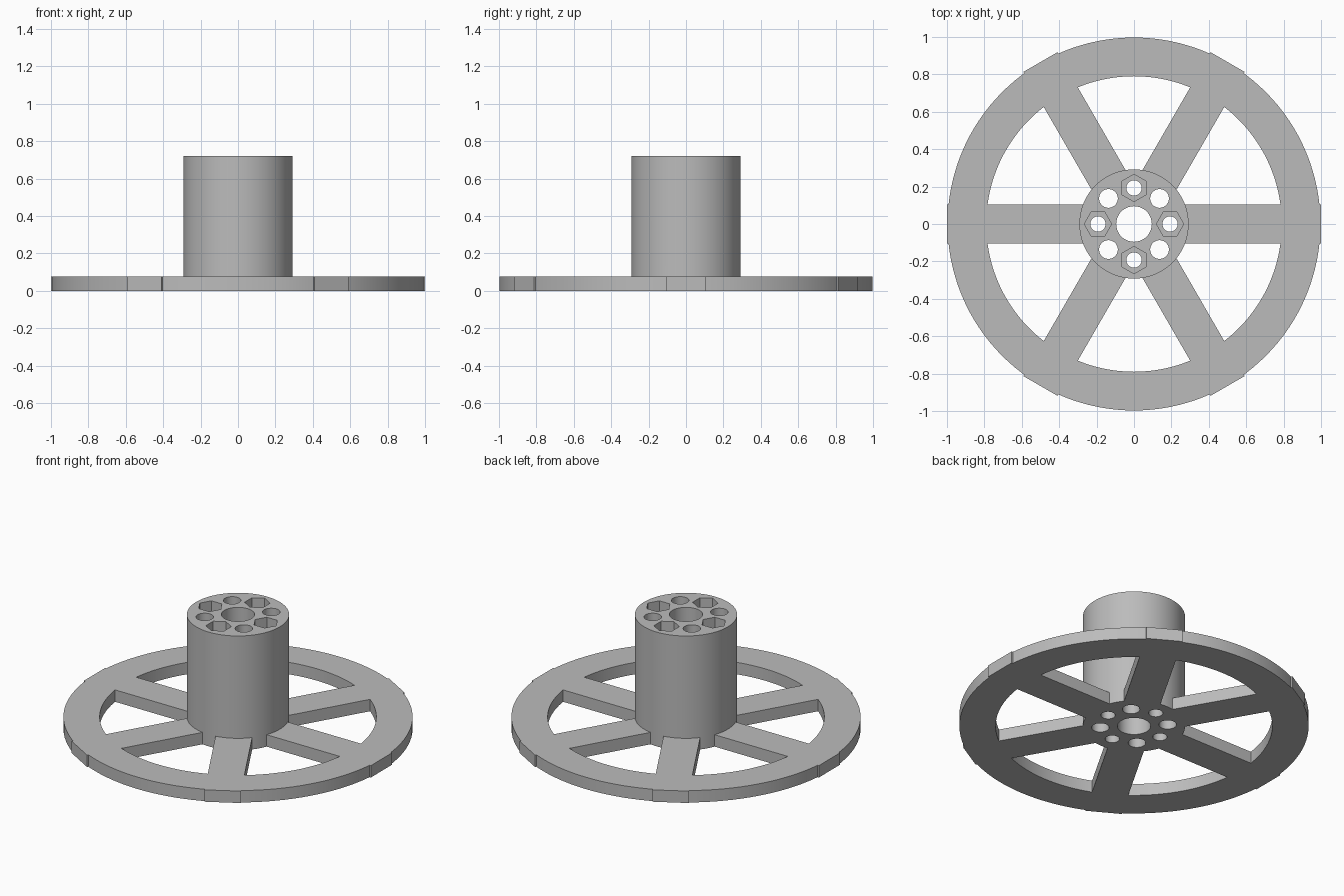
import bpy
from math import radians, cos, sin, pi

cube = bpy.data.objects.get("Cube")
if cube:
    bpy.data.objects.remove(cube, do_unlink=True)

RIM, INNER, THICK = 0.997, 0.79, 0.075
HUB, TOP, RING = 0.292, 0.72, 0.193

grey = bpy.data.materials.new("plain grey")
grey.use_nodes = True
colour = (0.5, 0.5, 0.5, 1)
grey.diffuse_color = colour
grey.node_tree.nodes["Principled BSDF"].inputs["Base Color"].default_value = colour


def prism(name, radius, low, high, x=0, y=0, sides=96, turn=0):
    """Upright cylinder or prism from z = low to z = high."""
    bpy.ops.mesh.primitive_cylinder_add(
        vertices=sides, radius=radius, depth=high - low,
        location=(x, y, (low + high) / 2), rotation=(0, 0, turn))
    ob = bpy.context.object
    ob.name = name
    ob.data.materials.append(grey)
    return ob


def combine(target, other, operation):
    """Apply a boolean and drop the helper."""
    mod = target.modifiers.new("combine", "BOOLEAN")
    mod.operation, mod.object, mod.solver = operation, other, "EXACT"
    bpy.ops.object.select_all(action="DESELECT")
    target.select_set(True)
    bpy.context.view_layer.objects.active = target
    bpy.ops.object.modifier_apply(modifier=mod.name)
    bpy.data.objects.remove(other, do_unlink=True)


# Rim ring
wheel = prism("spoked_wheel_with_hub", RIM, 0, THICK, sides=128)
combine(wheel, prism("rim_opening", INNER, -0.1, 0.2, sides=128), "DIFFERENCE")

# Three full-width bars make six spokes, their square ends just past the rim
for i in range(3):
    bpy.ops.mesh.primitive_cube_add(size=1, location=(0, 0, THICK / 2))
    bar = bpy.context.object
    bar.name = "spoke_bar"
    bar.scale = (2, 0.21, THICK)
    bar.rotation_euler.z = radians(60 * i)
    bar.data.materials.append(grey)
    bpy.context.view_layer.update()
    combine(wheel, bar, "UNION")

# Tall hub
combine(wheel, prism("hub", HUB, 0, TOP), "UNION")

# Centre bore, then eight bolt holes, every second one with a hexagonal nut pocket
combine(wheel, prism("centre_bore", 0.095, -0.1, 1, sides=64), "DIFFERENCE")
for i in range(8):
    angle = i * pi / 4
    x, y = RING * cos(angle), RING * sin(angle)
    radius = 0.05 if i % 2 else 0.041
    combine(wheel, prism("bolt_hole", radius, -0.1, 1, x, y, 32), "DIFFERENCE")
    if i % 2 == 0:
        pocket = prism("nut_pocket", 0.073, TOP - 0.1, 1, x, y, 6, angle + pi / 2)
        combine(wheel, pocket, "DIFFERENCE")

bpy.ops.object.select_all(action="DESELECT")
wheel.select_set(True)
bpy.context.view_layer.objects.active = wheel
bpy.ops.object.shade_smooth_by_angle(angle=radians(30))
